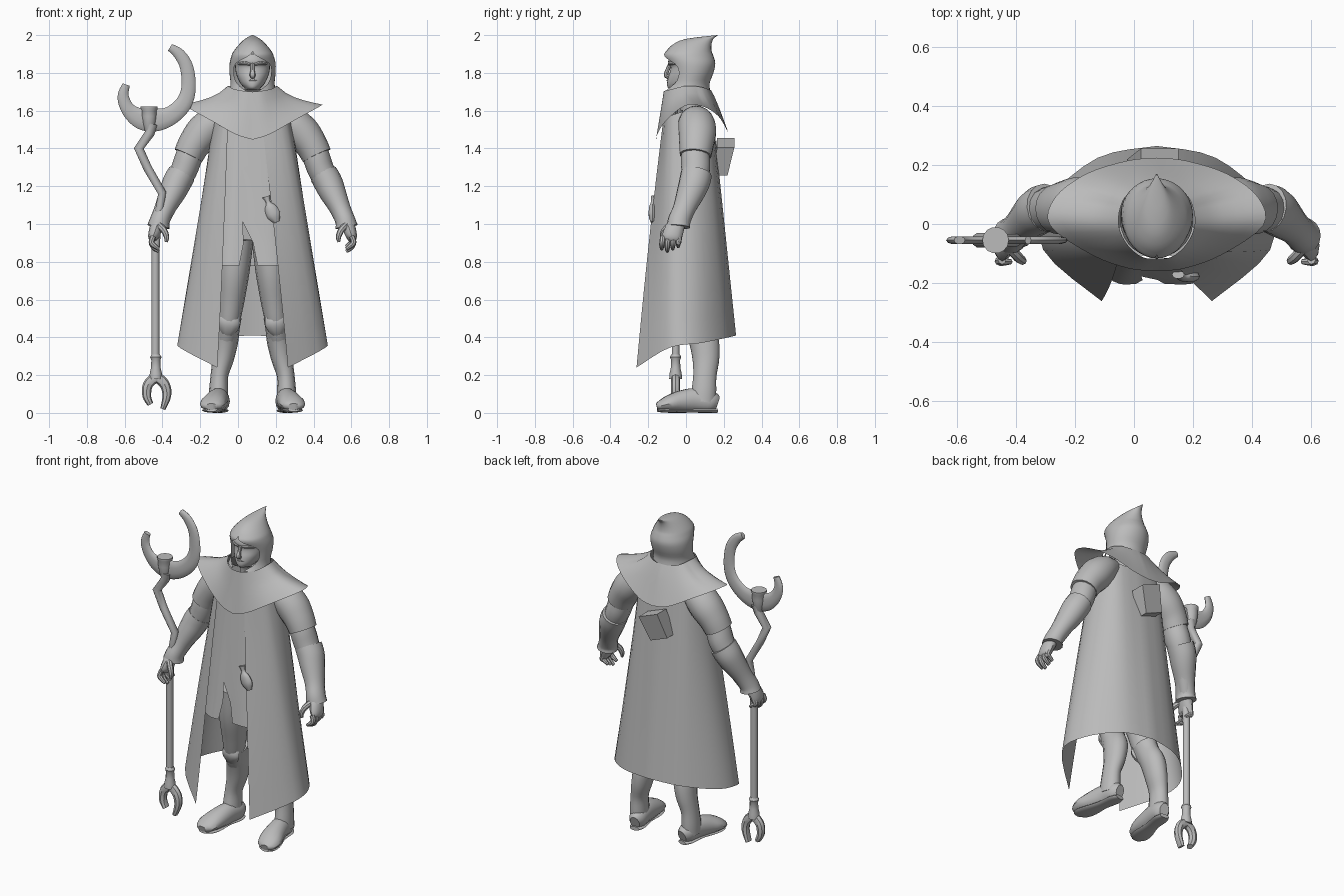
import bpy, bmesh, math
from mathutils import Vector

CX = 0.077  # body centre line
grey = bpy.data.materials.new("plain_grey")
grey.diffuse_color = (0.5, 0.5, 0.5, 1)


def curve(pts, k=4):
    """Smooth curve through control tuples of any length."""
    out = []
    for i in range(len(pts) - 1):
        p = [pts[max(0, min(len(pts) - 1, i + j))] for j in (-1, 0, 1, 2)]
        for q in range(k):
            t = q / k
            out.append(tuple(0.5 * (2 * b + (c - a) * t + (2 * a - 5 * b + 4 * c - d) * t * t
                                    + (3 * b - a - 3 * c + d) * t ** 3) for a, b, c, d in zip(*p)))
    return out + [tuple(pts[-1])]


def lerp(p, q, t):
    return tuple(a + (b - a) * t for a, b in zip(p, q))


def sheet(name, rows, closed=False, caps=False, angle=40):
    """Skin of quads over equal rows of points."""
    bm = bmesh.new()
    vs = [[bm.verts.new(p) for p in r] for r in rows]
    n = len(rows[0])
    for a, b in zip(vs, vs[1:]):
        for i in range(n if closed else n - 1):
            j = (i + 1) % n
            bm.faces.new((a[i], a[j], b[j], b[i]))
    if caps:
        bm.faces.new(vs[0])
        bm.faces.new(vs[-1])
    bmesh.ops.remove_doubles(bm, verts=bm.verts, dist=1e-5)
    bmesh.ops.recalc_face_normals(bm, faces=bm.faces)
    me = bpy.data.meshes.new(name)
    bm.to_mesh(me)
    bm.free()
    ob = bpy.data.objects.new(name, me)
    bpy.context.collection.objects.link(ob)
    me.materials.append(grey)
    bpy.ops.object.select_all(action='DESELECT')
    ob.select_set(True)
    bpy.context.view_layer.objects.active = ob
    bpy.ops.object.shade_smooth_by_angle(angle=math.radians(angle))
    return ob


def tube(name, pts, s=0, n=14, k=4):
    """Oval tube through (x, y, z, width, depth); s mirrors about the body."""
    pts = [p if len(p) == 5 else (*p, p[3]) for p in pts]
    if s:
        pts = [(CX + s * p[0], *p[1:]) for p in pts]
    pts = curve(pts, k) if k > 1 else pts
    rows = []
    for i, p in enumerate(pts):
        t = (Vector(pts[min(i + 1, len(pts) - 1)][:3]) - Vector(pts[max(i - 1, 0)][:3])).normalized()
        u = Vector((0, 0, 1) if abs(t.y) > 0.8 else (0, 1, 0)).cross(t).normalized()
        v = t.cross(u)
        rows.append([Vector(p[:3]) + u * p[3] * math.cos(a) + v * p[4] * math.sin(a)
                     for a in (2 * math.pi * j / n for j in range(n))])
    return sheet(name, rows, True, True)


def oval(z, y0, y1, rx, gap=0, n=28):
    """Ring starting at the front, with an optional front opening."""
    g = math.asin(min(gap / rx, 1))
    return [(CX + rx * math.sin(a), (y0 + y1) / 2 - (y1 - y0) / 2 * math.cos(a), z)
            for a in (g + (2 * math.pi - 2 * g) * i / n for i in range(n + 1))]


def mirrored(half, k=4):
    """Full ring from a half ring running front to back."""
    h = curve(half, k)
    return [(CX + x, y, z) for x, y, z in h] + [(CX - x, y, z) for x, y, z in h[-2::-1]]


# Long coat, open at the front, edges leaning to one side near the neck
top = [(0.09, -.122, 1.54), (0.17, -.09, 1.57), (.2, .02, 1.60), (.15, .12, 1.58), (0, .145, 1.56)]
hem = [(.187, -.262, .24), (.385, -.088, .345), (.365, .08, .37), (.2, .225, .40), (0, .265, .41)]
rows = []
for i in range(10):
    t = i / 9
    r = mirrored([lerp(p, q, t) for p, q in zip(top, hem)])
    lean, n = 0.04 * (1 - t) ** 1.3, len(r) - 1
    rows.append([(x - lean * max(0, 1 - min(j, n - j) / 4), y - .006 * math.sin(math.pi * t) * (y < 0), z)
                 for j, (x, y, z) in enumerate(r)])
sheet("coat", rows)

# Tunic under the coat, with an off-centre front slit
top = [(0, -.118, 1.56), (.09, -.112, 1.56), (.15, -.085, 1.56), (.18, .02, 1.56), (.13, .11, 1.56), (0, .13, 1.56)]
hem = [(0, -.262, .24), (.187, -.252, .24), (.35, -.085, .24), (.33, .08, .24), (.18, .2, .24), (0, .24, .24)]
rows = []
for t, gap in ((0, 0), (.1, 0), (.2, 0), (.3, 0), (.415, 0), (.5, .025), (.59, .048)):
    pts = [lerp(p, q, t) for p, q in zip(top, hem)]
    pts[0] = (gap, *pts[0][1:])
    r = mirrored(pts)
    n = len(r) - 1
    off = .053 if t < .45 else .022
    rows.append([(x - off * max(0, 1 - min(j, n - j) / 4), y, z) for j, (x, y, z) in enumerate(r)])
sheet("tunic", rows)

# Shoulder mantle with sharp shoulder points
edge = mirrored([(0, -.158, 1.447), (.09, -.152, 1.475), (.22, -.105, 1.548), (.362, -.005, 1.626),
                 (.345, .09, 1.622), (.24, .17, 1.572), (.1, .215, 1.50), (0, .225, 1.482)])
neck = mirrored([(0, -.118, 1.70), (.05, -.112, 1.705), (.10, -.07, 1.715), (.128, -.01, 1.73),
                 (.125, .05, 1.73), (.1, .1, 1.72), (.05, .125, 1.71), (0, .132, 1.71)])
rows = []
for t in (0, .2, .4, .6, .8, 1):
    rows.append([])
    for p, q in zip(neck, edge):
        x, y, z = lerp(p, q, t)
        sag = .022 * min(1, abs(q[0] - CX) / .3) - .012 * (q[1] > .12)
        rows[-1].append((x, y, z - sag * math.sin(math.pi * t ** .7)))
sheet("mantle", rows)

# Pointed hood with a face opening
rings = curve([(1.705, -.113, .128, .123, .035), (1.745, -.09, .125, .117, .083),
               (1.80, -.085, .145, .122, .099), (1.85, -.10, .155, .122, .088),
               (1.89, -.117, .145, .112, .02), (1.915, -.105, .136, .1, 0), (1.95, -.07, .135, .072, 0),
               (1.98, 0, .145, .04, 0), (2.0, .165, .17, .003, 0)], 3)
sheet("hood", [oval(z, a, b, max(rx, .003), max(g, 0)) for z, a, b, rx, g in rings], angle=60)

# Head and features
rings = curve([(1.60, -.03, .08, .065), (1.70, -.04, .08, .065), (1.715, -.09, .08, .04),
               (1.74, -.10, .09, .062), (1.78, -.094, .1, .082), (1.81, -.084, .1, .09),
               (1.835, -.082, .1, .092), (1.86, -.095, .1, .092), (1.90, -.08, .1, .08)], 3)
sheet("face", [oval(*r) for r in rings], angle=60)
tube("nose", [(CX, -.083, 1.85, .01), (CX, -.098, 1.815, .011), (CX, -.106, 1.788, .016, .012),
              (CX, -.09, 1.778, .012)], n=8)
tube("lips", [(CX - .03, -.086, 1.757, .003), (CX, -.097, 1.76, .006), (CX + .03, -.086, 1.757, .003)], n=8)

for s, side in ((-1, "right"), (1, "left")):
    tube(side + "_brow", [(.012, -.088, 1.845, .007), (.04, -.083, 1.852, .01), (.075, -.055, 1.848, .007)], s, 8)
    # Arm with short sleeve and bracer
    tube(side + "_sleeve", [(.13, .05, 1.57, .06, .07), (.2, .055, 1.54, .086, .095), (.26, .06, 1.485, .095, .10),
                            (.31, .055, 1.42, .086, .092), (.34, .05, 1.362, .08, .084)], s, 18)
    tube(side + "_arm", [(.30, .055, 1.44, .07), (.335, .05, 1.36, .072, .077), (.365, .05, 1.28, .07, .077),
                         (.42, .03, 1.17, .06), (.49, -.03, 1.0, .04)], s)
    tube(side + "_bracer", [(.375, .055, 1.265, .075, .083), (.40, .045, 1.22, .076, .082),
                            (.425, .025, 1.165, .07, .075), (.465, -.01, 1.08, .055, .06),
                            (.49, -.035, 1.02, .053, .06), (.498, -.04, .985, .06, .062)], s, 16)
    # Hand with curled fingers
    tube(side + "_palm", [(.495, -.04, 1.02, .032, .04), (.512, -.06, .975, .034, .05),
                          (.525, -.075, .93, .028, .052), (.523, -.08, .91, .016, .04)], s, 12)
    for i in range(4):
        y = -.122 + .029 * i
        d = .012 * abs(i - 1)
        tube(f"{side}_finger_{i + 1}", [(.525, y, .935, .015), (.535, y - .004, .905, .015),
             (.522, y - .006, .875 + d, .014), (.495, y - .006, .855 + d, .009)], s, 8, 3)
    tube(side + "_thumb", [(.495, -.085, .995, .018), (.468, -.115, .965, .017),
                           (.455, -.125, .93, .014), (.458, -.128, .905, .008)], s, 8, 3)
    # Leg, tall boot and knee guard
    tube(side + "_leg", [(.085, -.02, .92, .09, .1), (.098, -.01, .75, .082, .095), (.112, .015, .6, .07, .08),
                         (.125, .035, .48, .058, .065), (.14, .08, .38, .055, .06)], s)
    tube(side + "_boot", [(.124, .045, .505, .066, .075), (.13, .065, .45, .062, .074), (.14, .095, .38, .064, .08),
                          (.155, .105, .29, .057, .073), (.175, .1, .2, .047, .063),
                          (.18, .095, .12, .05, .067), (.18, .09, .06, .052, .07)], s)
    tube(side + "_knee_guard", [(.112, .0, .52, .045, .022), (.122, -.008, .48, .058, .028),
                                (.13, .008, .435, .045, .025), (.137, .028, .39, .008, .01)], s, 10)
    tube(side + "_foot", [(.165, .165, .05, .03, .04), (.17, .13, .06, .05, .058), (.18, .05, .068, .055, .065),
                          (.195, -.03, .06, .064, .058), (.21, -.09, .05, .069, .044), (.217, -.135, .038, .056, .028),
                          (.218, -.155, .033, .03, .018)], s)
    tube(side + "_sole", [(.166, .165, .012, .03, .012), (.172, .12, .012, .046, .012), (.185, .03, .013, .042, .012),
                          (.2, -.06, .012, .057, .012), (.214, -.12, .014, .054, .012), (.218, -.15, .018, .03, .012)], s, 12)

# Staff with a crooked upper shaft
SY = -.055
tube("staff_shaft", [(-.437, SY, z, .021) for z in (.2, .5, .85)] +
     [(-.43, SY, .98, .022), (-.415, SY, 1.08, .022), (-.402, SY, 1.165, .022),
      (-.478, SY, 1.295, .023), (-.525, SY, 1.4, .026), (-.468, SY, 1.48, .026), (-.458, SY, 1.53, .035)], n=10, k=1)
tube("staff_collar", [(-.435, SY, z, r) for z, r in ((.31, .022), (.295, .03), (.28, .024), (.24, .025),
                                                      (.21, .032), (.18, .034))], n=12, k=1)
tube("staff_fork", [(x, SY, z, r, .024) for x, z, r in (
    (-.463, .045, .016), (-.483, .09, .023), (-.476, .15, .027), (-.432, .185, .028),
    (-.388, .15, .027), (-.377, .09, .023), (-.398, .02, .014))], n=8)
tube("staff_crescent", [(x, SY, z, r, .014) for x, z, r in (
    (-.592, 1.738, .02), (-.608, 1.675, .03), (-.58, 1.605, .038), (-.515, 1.558, .055), (-.44, 1.55, .06),
    (-.36, 1.572, .05), (-.29, 1.635, .044), (-.262, 1.72, .038), (-.272, 1.83, .035),
    (-.312, 1.90, .03), (-.36, 1.935, .02))], n=10)
tube("staff_cup", [(-.47, SY, z, r) for z, r in ((1.49, .022), (1.53, .034), (1.57, .04), (1.60, .04),
                                                  (1.612, .045), (1.623, .045))], n=14, k=1)

# Small bottle on the hip
tube("hip_bottle", [(.15, -.172, 1.145, .022, .014), (.16, -.174, 1.115, .012), (.172, -.178, 1.085, .032, .018),
                    (.19, -.178, 1.045, .036, .02), (.205, -.176, 1.01, .015, .012)], n=10)

# Tapered pack leaning on the back
rows = [[(CX + cx + x, y, z - .38 * x) for x, y in ((-w, y0), (w, y0), (w, y1), (-w, y1))]
        for cx, w, y0, y1, z in ((-.042, .058, .14, .22, 1.28), (.01, .064, .165, .256, 1.43))]
sheet("back_pack", rows, True, True, angle=20)
